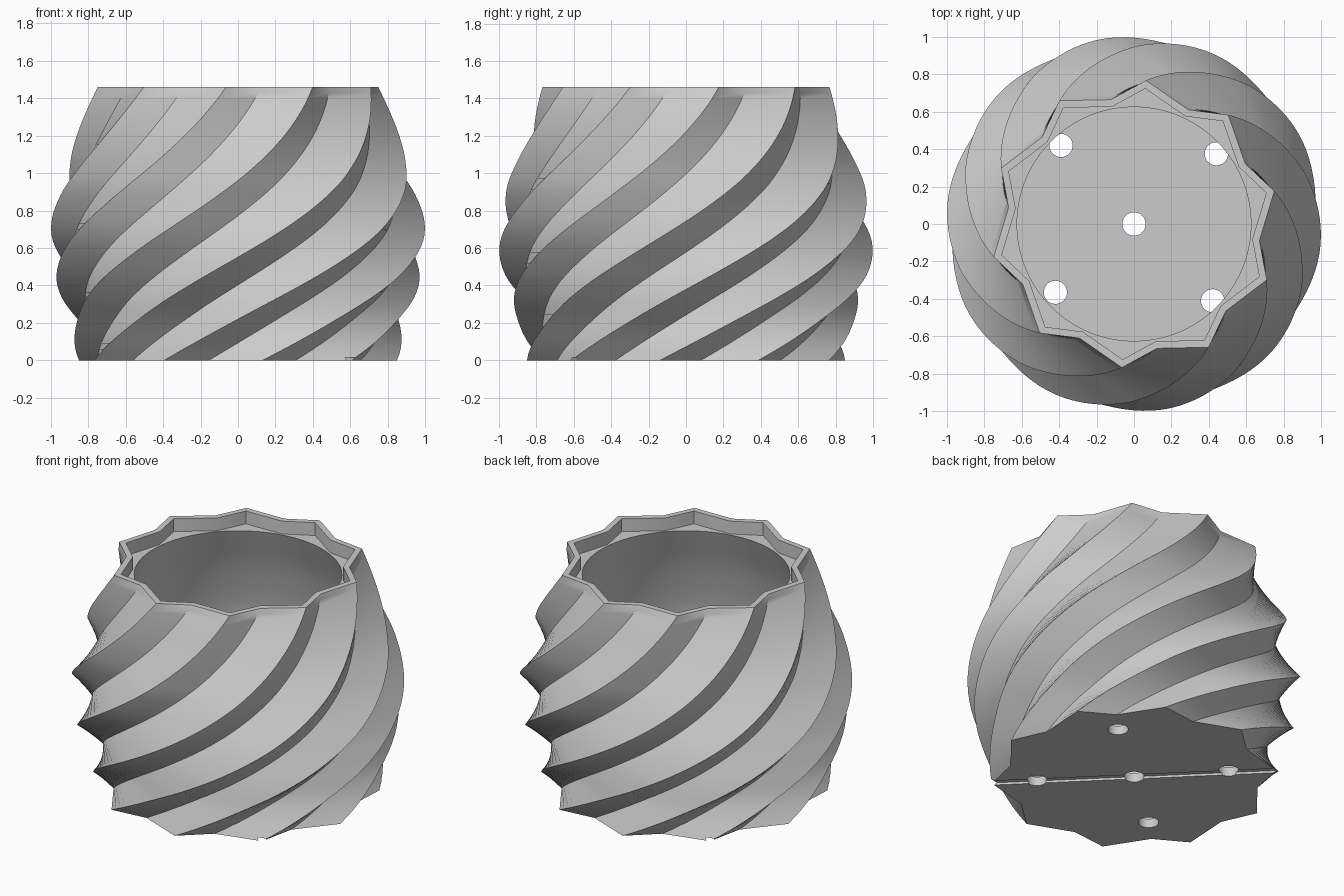
import bpy, bmesh
from math import sin, cos, radians, pi
from mathutils import Matrix

HEIGHT = 1.46
POINTS = 10
LEDGE = 1.375

if "Cube" in bpy.data.objects:
    bpy.data.objects.remove(bpy.data.objects["Cube"], do_unlink=True)

grey = bpy.data.materials.new("light_grey")
grey.use_nodes = True
colour = (0.6, 0.6, 0.6, 1)
grey.diffuse_color = colour
grey.node_tree.nodes["Principled BSDF"].inputs["Base Color"].default_value = colour


def smooth_lookup(table, z):
    """Catmull-Rom style interpolation through (height, radius) pairs."""
    n = len(table)
    i = max(k for k in range(n - 1) if table[k][0] <= z + 1e-6)

    def slope(k):
        a, b = table[max(k - 1, 0)], table[min(k + 1, n - 1)]
        return (b[1] - a[1]) / (b[0] - a[0])

    (z0, r0), (z1, r1) = table[i], table[i + 1]
    h = z1 - z0
    t = (z - z0) / h
    return (r0 * (1 + 2 * t) * (1 - t) ** 2 + slope(i) * h * t * (1 - t) ** 2
            + r1 * t * t * (3 - 2 * t) + slope(i + 1) * h * t * t * (t - 1))


def make_object(name, bm):
    bmesh.ops.recalc_face_normals(bm, faces=bm.faces)
    mesh = bpy.data.meshes.new(name)
    bm.to_mesh(mesh)
    bm.free()
    mesh.materials.append(grey)
    obj = bpy.data.objects.new(name, mesh)
    bpy.context.collection.objects.link(obj)
    return obj


def loft(name, rings):
    """Closed solid through rings with equal point counts."""
    bm = bmesh.new()
    loops = [[bm.verts.new(p) for p in ring] for ring in rings]
    n = len(loops[0])
    for low, high in zip(loops, loops[1:]):
        for i in range(n):
            j = (i + 1) % n
            bm.faces.new((low[i], low[j], high[j], high[i]))
    bm.faces.new(loops[0][::-1])
    bm.faces.new(loops[-1])
    return make_object(name, bm)


def star(radius, z, twist):
    ring = []
    for k in range(POINTS):
        for offset, scale in ((0, 1), (15.4, 0.878)):
            a = radians(twist + k * 360 / POINTS + offset)
            ring.append((radius * scale * cos(a), radius * scale * sin(a), z))
    return ring


def circle(radius, z, n=96):
    return [(radius * cos(2 * pi * i / n), radius * sin(2 * pi * i / n), z) for i in range(n)]


def twist_at(z):
    u = z / HEIGHT
    return -9.3 + 190 * u - 59.5 * u * u


def cut(target, cutter):
    mod = target.modifiers.new("cut", "BOOLEAN")
    mod.operation = "DIFFERENCE"
    mod.solver = "EXACT"
    mod.object = cutter
    bpy.ops.object.select_all(action="DESELECT")
    bpy.context.view_layer.objects.active = target
    target.select_set(True)
    bpy.ops.object.modifier_apply(modifier=mod.name)
    bpy.data.objects.remove(cutter, do_unlink=True)


# Twisted star body with a shallow star-shaped recess in the rim
outer = [(0, 0.86), (0.2, 0.895), (0.35, 0.95), (0.47, 0.983), (0.67, 1.003),
         (0.9, 0.965), (1.05, 0.915), (1.22, 0.855), (HEIGHT, 0.77)]
steps = 48
levels = [HEIGHT * i / steps for i in range(steps + 1)]
rings = [star(smooth_lookup(outer, z), z, twist_at(z)) for z in levels]
for z in (HEIGHT, LEDGE):
    rings.append(star(0.726, z, twist_at(HEIGHT)))
pot = loft("twisted_planter", rings)

# Rounded cavity with a circular mouth
inner = [(0.06, 0.68), (0.3, 0.76), (0.67, 0.82), (1.05, 0.745), (LEDGE, 0.625)]
count = 24
heights = [0.06 + (LEDGE - 0.06) * i / count for i in range(count + 1)]
cavity = [circle(smooth_lookup(inner, z), z) for z in heights]
cavity.append(circle(0.625, HEIGHT + 0.2))
cut(pot, loft("cavity_cutter", cavity))

# Drain holes
for x, y in ((0, 0), (-0.39, 0.42), (0.44, 0.375), (-0.42, -0.365), (0.42, -0.41)):
    ring = circle(0.062, 0, 32)
    hole = [[(px + x, py + y, z) for px, py, _ in ring] for z in (-0.1, 0.2)]
    cut(pot, loft("drain_hole_cutter", hole))

# Drain groove across the underside
bm = bmesh.new()
bmesh.ops.create_cube(bm, size=1, matrix=Matrix.Rotation(radians(135), 4, "Z")
                      @ Matrix.Diagonal((2.4, 0.05, 0.03, 1)))
cut(pot, make_object("drain_groove_cutter", bm))

bpy.ops.object.shade_smooth_by_angle(angle=radians(38))
